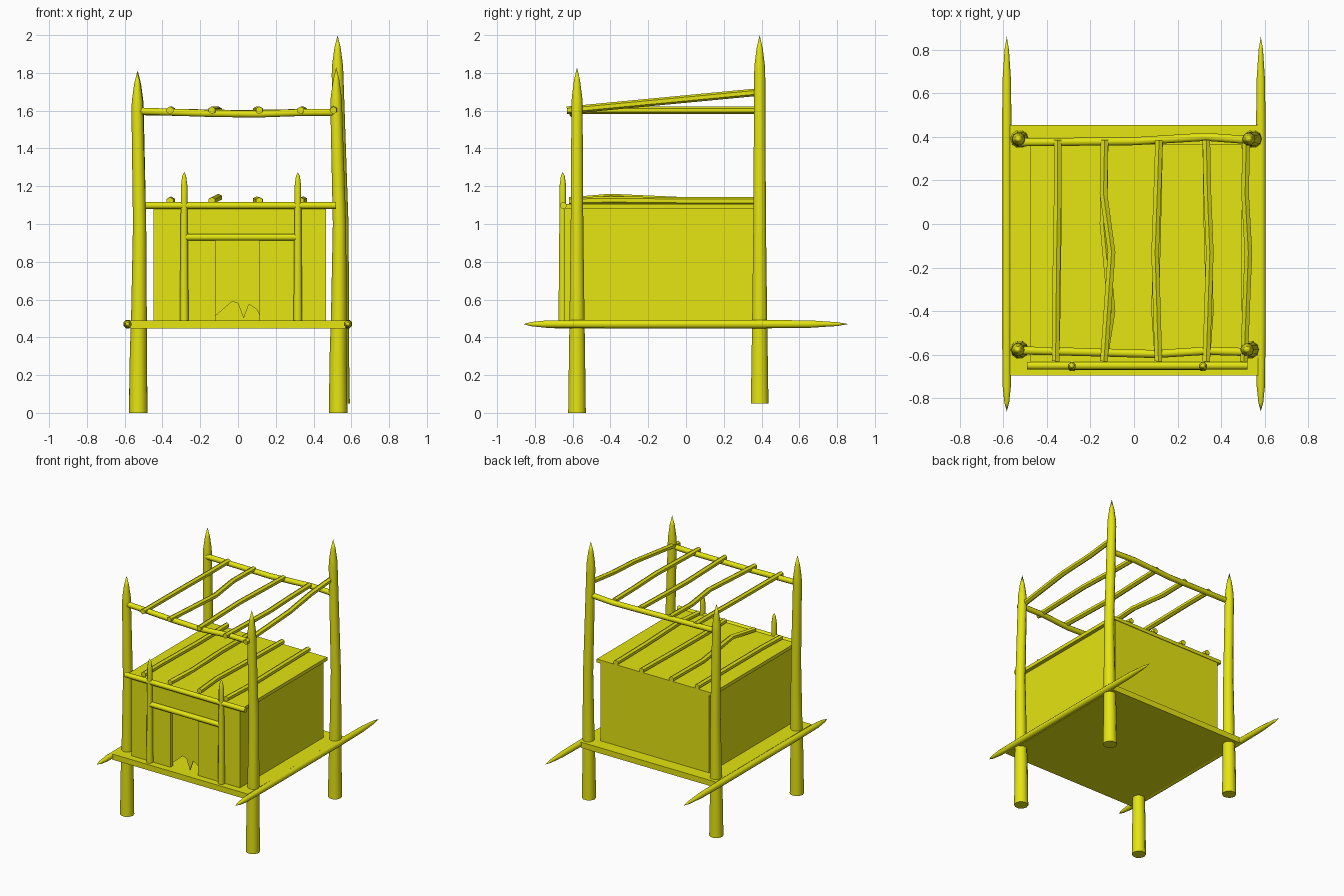
import bpy, bmesh, math
from mathutils import Vector

if "Cube" in bpy.data.objects:
    bpy.data.objects.remove(bpy.data.objects["Cube"])

wood = bpy.data.materials.new("yellow_wood")
wood.diffuse_color = (0.78, 0.78, 0.006, 1)
wood.use_nodes = True
wood.node_tree.nodes["Principled BSDF"].inputs["Base Color"].default_value = wood.diffuse_color


def finish(name, bm, smooth=False):
    bmesh.ops.remove_doubles(bm, verts=bm.verts, dist=0.0002)
    bmesh.ops.recalc_face_normals(bm, faces=bm.faces)
    me = bpy.data.meshes.new(name)
    bm.to_mesh(me)
    bm.free()
    me.materials.append(wood)
    if smooth:
        for p in me.polygons:
            p.use_smooth = True
        me.set_sharp_from_angle(angle=math.radians(50))
    ob = bpy.data.objects.new(name, me)
    bpy.context.collection.objects.link(ob)
    return ob


def tube(name, pts, radii, sides=8):
    """Log through a few points with a radius at each (0 = sharp point)."""
    pts = [Vector(p) for p in pts]
    q = (pts[-1] - pts[0]).to_track_quat('Z', 'Y')
    bm = bmesh.new()
    rings = []
    for p, r in zip(pts, radii):
        ring = []
        for i in range(sides):
            a = 2 * math.pi * (i + 0.5) / sides
            ring.append(bm.verts.new(p + q @ Vector((math.cos(a) * r, math.sin(a) * r, 0))))
        rings.append(ring)
    for a, b in zip(rings, rings[1:]):
        for i in range(sides):
            j = (i + 1) % sides
            bm.faces.new((a[i], a[j], b[j], b[i]))
    if radii[0] > 0:
        bm.faces.new(rings[0][::-1])
    if radii[-1] > 0:
        bm.faces.new(rings[-1])
    return finish(name, bm, True)


def box(name, x0, x1, y0, y1, z0, z1):
    bm = bmesh.new()
    bmesh.ops.create_cube(bm, size=1)
    for v in bm.verts:
        v.co = ((x0 + x1) / 2 + v.co.x * (x1 - x0),
                (y0 + y1) / 2 + v.co.y * (y1 - y0),
                (z0 + z1) / 2 + v.co.z * (z1 - z0))
    return finish(name, bm)


def extruded(name, outline, y0, y1):
    """Front-view outline (x, z) given depth in y."""
    bm = bmesh.new()
    f = bm.faces.new([bm.verts.new((x, y0, z)) for x, z in outline])
    g = bmesh.ops.extrude_face_region(bm, geom=[f])["geom"]
    for v in g:
        if isinstance(v, bmesh.types.BMVert):
            v.co.y = y1
    return finish(name, bm)


# Four pointed corner posts: name, bottom x, top x, y, bottom z, shoulder z, tip z
for name, xb, xt, y, z0, zs, z1 in (
        ("front_left_post", -0.528, -0.533, -0.577, 0, 1.65, 1.81),
        ("front_right_post", 0.53, 0.52, -0.577, 0, 1.67, 1.83),
        ("back_left_post", -0.528, -0.53, 0.39, 0.05, 1.65, 1.81),
        ("back_right_post", 0.543, 0.527, 0.39, 0.05, 1.84, 2.0)):
    tube(name, [(xb, y, z0), (xb, y, 0.3), (xb + 0.004, y, 0.55), (xb + 0.007, y, 1.0),
                (xt, y, zs - 0.05), (xt, y, zs), (xt, y, (zs + z1) / 2 + 0.01), (xt, y, z1)],
         [0.049, 0.045, 0.041, 0.035, 0.031, 0.029, 0.017, 0], 10)

# Platform and its long pointed side poles
box("platform", -0.57, 0.57, -0.695, 0.455, 0.447, 0.49)
for side, x in (("left", -0.584), ("right", 0.582)):
    tube(side + "_platform_pole",
         [(x, y, 0.47) for y in (-0.86, -0.82, -0.74, -0.4, 0.4, 0.66, 0.8, 0.86)],
         [0, 0.012, 0.021, 0.024, 0.024, 0.021, 0.011, 0])

# Hollow hut: side walls, back wall, front wall with doorway, roof
L, R, T = -0.447, 0.467, 1.085
box("left_wall", L, L + 0.03, -0.61, 0.36, 0.488, T)
box("right_wall", R - 0.03, R, -0.61, 0.36, 0.488, T)
box("back_wall", L + 0.03, R - 0.03, 0.33, 0.36, 0.488, T)
extruded("front_wall", [(L, 0.488), (-0.118, 0.488), (-0.118, 0.92), (0.115, 0.92),
                        (0.115, 0.488), (R, 0.488), (R, T), (L, T)], -0.643, -0.61)
box("hut_roof", -0.476, 0.495, -0.64, 0.365, 1.08, 1.106)

# Torn door curtain hanging in the doorway
extruded("door_curtain", [(-0.118, 0.515), (-0.03, 0.59), (0.0, 0.58), (0.03, 0.5),
                          (0.058, 0.575), (0.1, 0.547), (0.115, 0.515),
                          (0.115, 0.92), (-0.118, 0.92)], -0.62, -0.612)

# Door frame: pointed posts, lintel and eave beam
for side, x in (("left", -0.285), ("right", 0.317)):
    tube(side + "_door_post", [(x, -0.652, z) for z in (0.488, 0.8, 1.12, 1.2, 1.255, 1.275)],
         [0.025, 0.022, 0.019, 0.019, 0.011, 0])
tube("door_lintel", [(-0.285, -0.652, 0.93), (0.317, -0.652, 0.93)], [0.019, 0.019])
tube("eave_beam", [(-0.49, -0.65, 1.098), (0.52, -0.65, 1.098)], [0.019, 0.019])

# Crooked rafters: x at the front, middle front, middle back and back
rafters = ((-0.36, -0.355, -0.35, -0.35), (-0.138, -0.103, -0.14, -0.135),
           (0.112, 0.097, 0.107, 0.115), (0.332, 0.348, 0.337, 0.332),
           (0.505, 0.525, 0.51, 0.515))
ys = (-0.63, -0.13, 0.14, 0.385)
for i, xs in enumerate(rafters):
    lift = 0.095 if i == 4 else 0.0   # last rafter climbs over the back rail
    tube(f"upper_rafter_{i + 1}",
         [(x, y, 1.602 + lift * (y + 0.63)) for x, y in zip(xs, ys)], [0.02] * 4, 6)
    if i < 4:
        tube(f"roof_batten_{i + 1}",
             [(x, y, z) for x, y, z in zip(xs, (-0.62, -0.4, 0.0, 0.37),
                                           (1.122, 1.14 if i == 1 else 1.126, 1.122, 1.122))],
             [0.02] * 4, 6)

# Crooked rails carrying the upper rafters
tube("front_rail", [(-0.53, -0.58, 1.598), (-0.14, -0.59, 1.585), (0.1, -0.597, 1.582),
                    (0.33, -0.582, 1.59), (0.53, -0.588, 1.592)], [0.02] * 5)
tube("back_rail", [(-0.53, 0.375, 1.595), (0.0, 0.38, 1.585), (0.33, 0.4, 1.59),
                   (0.53, 0.385, 1.592)], [0.02] * 4)
